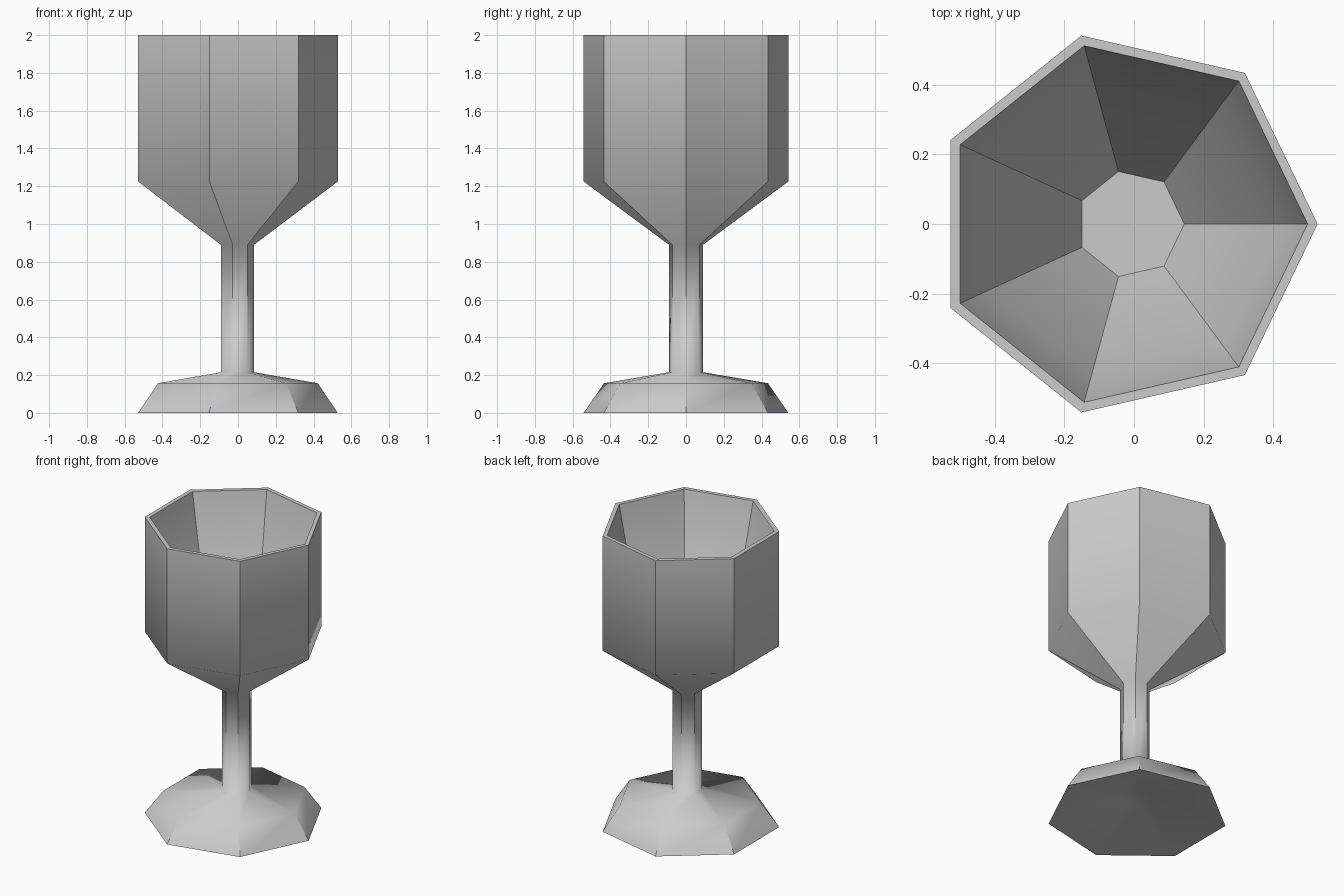
import bpy, bmesh, math

if "Cube" in bpy.data.objects:
    bpy.data.objects.remove(bpy.data.objects["Cube"])

SIDES = 7


def ring(bm, radius, z):
    # narrow rings sit almost on the origin, wide ones slightly to the left
    cx = -0.0035 - 0.0435 * radius
    step = 2 * math.pi / SIDES
    return [bm.verts.new((cx + radius * math.cos(i * step),
                          radius * math.sin(i * step), z)) for i in range(SIDES)]


# (radius, height, smooth ring) from underside of foot, up the outside, into the bowl
PROFILE = [
    (0.08, 0.115, False),    # underside hollow
    (0.525, 0.0, False),
    (0.556, 0.0, False),     # foot
    (0.445, 0.157, True),
    (0.0925, 0.215, True),   # stem
    (0.0925, 0.89, True),
    (0.556, 1.225, True),    # bowl outside
    (0.556, 2.0, False),     # rim
    (0.526, 2.0, False),
    (0.445, 1.61, False),    # bowl inside
    (0.155, 1.12, False),
]

bm = bmesh.new()
rings = [ring(bm, r, z) for r, z, _ in PROFILE]
for low, high in zip(rings, rings[1:]):
    for i in range(SIDES):
        j = (i + 1) % SIDES
        bm.faces.new((low[i], low[j], high[j], high[i]))
bm.faces.new(rings[0][::-1])
bm.faces.new(rings[-1])
bmesh.ops.recalc_face_normals(bm, faces=bm.faces)

# Soft horizontal bends on the outside, crisp corners elsewhere
soft = [set(vs) for vs, p in zip(rings, PROFILE) if p[2]]
for face in bm.faces:
    face.smooth = True
for edge in bm.edges:
    on_soft_ring = any(set(edge.verts) <= s for s in soft)
    edge.smooth = on_soft_ring or edge.calc_face_angle(0) < math.radians(20)

mesh = bpy.data.meshes.new("goblet")
bm.to_mesh(mesh)
bm.free()
bpy.context.collection.objects.link(bpy.data.objects.new("goblet", mesh))
